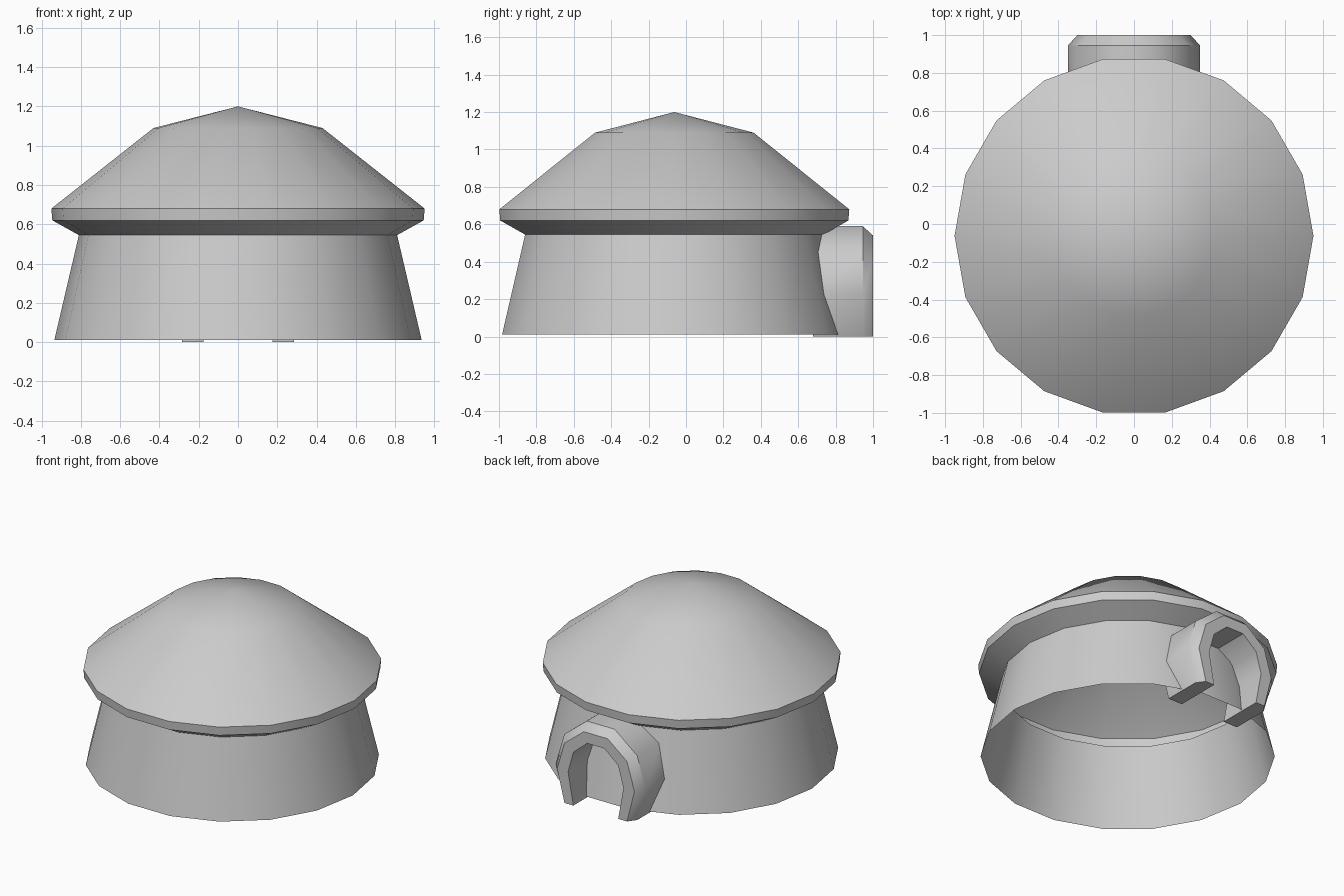
import bpy
import bmesh
import math

if "Cube" in bpy.data.objects:
    bpy.data.objects.remove(bpy.data.objects["Cube"])


def finish(name, bm, angle):
    bmesh.ops.recalc_face_normals(bm, faces=bm.faces)
    mesh = bpy.data.meshes.new(name)
    bm.to_mesh(mesh)
    bm.free()
    obj = bpy.data.objects.new(name, mesh)
    bpy.context.collection.objects.link(obj)
    bpy.ops.object.select_all(action='DESELECT')
    obj.select_set(True)
    bpy.context.view_layer.objects.active = obj
    bpy.ops.object.shade_smooth_by_angle(angle=math.radians(angle))
    return obj


def bridge(bm, a, b, closed):
    n = len(a)
    for i in range(n if closed else n - 1):
        j = (i + 1) % n
        bm.faces.new((a[i], a[j], b[j], b[i]))


# Domed hut: open-bottomed shell, wall flowing into eave and roof
SIDES, CY = 18, -0.0625
profile = [(0.935, 0.01), (0.81, 0.545), (0.945, 0.62), (0.95, 0.68), (0.43, 1.09)]
bm = bmesh.new()
rings = []
for r, z in profile:
    rings.append([bm.verts.new((r * math.cos(math.tau * i / SIDES),
                                CY + r * math.sin(math.tau * i / SIDES), z))
                  for i in range(SIDES)])
for a, b in zip(rings, rings[1:]):
    bridge(bm, a, b, True)
apex = bm.verts.new((0, CY, 1.2))
for i in range(SIDES):
    bm.faces.new((rings[-1][i], rings[-1][(i + 1) % SIDES], apex))
finish("hut_shell", bm, 40)

# Entrance tunnel: thick horseshoe arch with a chamfered front rim
ANGLES = [math.radians(-36 + 36 * i) for i in range(8)]
CZ = 0.225


def arch(bm, rx, top, y):
    rz = (top - CZ) / math.sin(math.radians(72))
    pts = [[rx * math.cos(t), y, CZ + rz * math.sin(t)] for t in ANGLES]
    pts[0][2] = pts[-1][2] = 0.0
    return [bm.verts.new(p) for p in pts]


bm = bmesh.new()
loops = [arch(bm, 0.35, 0.59, 0.68), arch(bm, 0.35, 0.59, 0.945),
         arch(bm, 0.30, 0.54, 1.0), arch(bm, 0.215, 0.465, 1.0),
         arch(bm, 0.215, 0.465, 0.68)]
for a, b in zip(loops, loops[1:] + loops[:1]):
    bridge(bm, a, b, False)
for end in (0, -1):
    bm.faces.new([lp[end] for lp in loops])
finish("entrance_arch", bm, 40)
